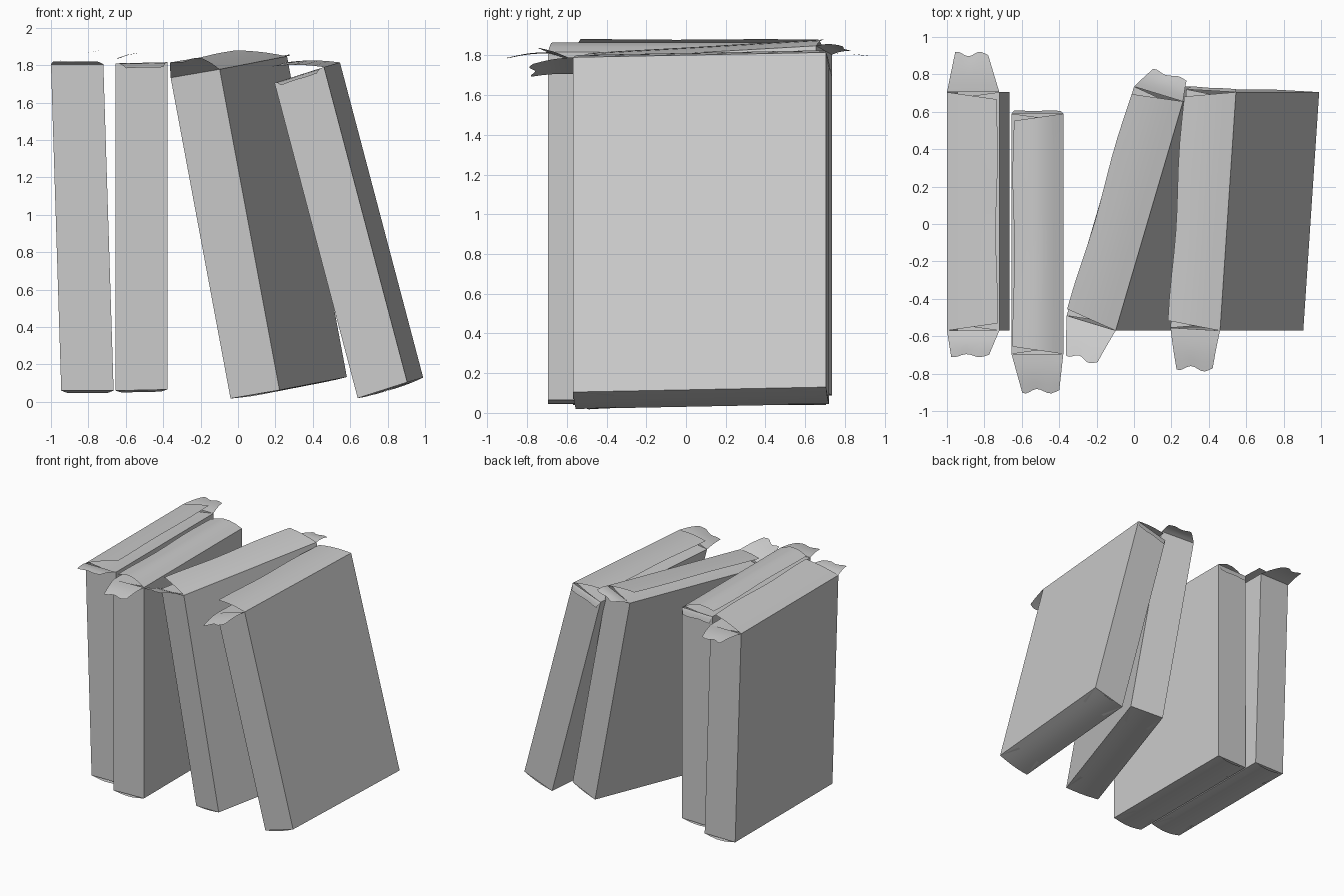
import bpy, bmesh, math
from mathutils import Vector

if "Cube" in bpy.data.objects:
    bpy.data.objects.remove(bpy.data.objects["Cube"])


def make_object(name, bm):
    me = bpy.data.meshes.new(name)
    bm.to_mesh(me)
    bm.free()
    ob = bpy.data.objects.new(name, me)
    bpy.context.collection.objects.link(ob)
    bpy.context.view_layer.objects.active = ob
    ob.select_set(True)
    bpy.ops.object.shade_smooth_by_angle(angle=math.radians(30))
    ob.select_set(False)


def sheet(name, at, h0, h1, t0, t1, bulge=0.0, ragged=0.0, nu=10, nv=5):
    """Curved cardboard flap from hinge h0-h1 to tip t0-t1 in carton coordinates."""
    bm = bmesh.new()
    h0, h1, t0, t1 = map(Vector, (h0, h1, t0, t1))
    rows = []
    for j in range(nv + 1):
        row = []
        for i in range(nu + 1):
            s, t = i / nu, j / nv
            h, e = h0.lerp(h1, s), t0.lerp(t1, s)
            # uneven torn edge, growing toward the tip
            reach = t * (1 + ragged * t * math.sin(s * 9 + 1))
            p = h + (e - h) * reach
            p.z += bulge * math.sin(math.pi * t)
            row.append(bm.verts.new(at(p)))
        rows.append(row)
    for j in range(nv):
        for i in range(nu):
            bm.faces.new((rows[j][i], rows[j][i + 1], rows[j + 1][i + 1], rows[j + 1][i]))
    make_object(name, bm)


def carton(n, o, u, v, w, lid_side, lift, crown, front, back, sag):
    o, u, v, w = map(Vector, (o, u, v, w))

    def at(p):
        return o + u * p[0] + v * p[1] + w * p[2]

    # four upright walls
    bm = bmesh.new()
    ring = [(0, 0), (1, 0), (1, 1), (0, 1)]
    lo = [bm.verts.new(at((a, b, 0))) for a, b in ring]
    hi = [bm.verts.new(at((a, b, 1))) for a, b in ring]
    for i in range(4):
        k = (i + 1) % 4
        bm.faces.new((lo[i], lo[k], hi[k], hi[i]))
    make_object(f"carton_{n}_walls", bm)

    # top: lifted long lid over a flat inner lid
    x, far = lid_side, 0.96 - 0.92 * lid_side
    sheet(f"carton_{n}_top_lid", at, (x, 0, 1), (x, 1, 1),
          (far, 0.03, 1 + lift), (far, 0.97, 1 + lift), crown, 0.02)
    y = 1 - x
    sheet(f"carton_{n}_inner_lid", at, (y, 0, 1), (y, 1, 1),
          (x, 0.03, 0.995), (x, 0.97, 0.995), -0.004)

    # top: end flaps given as (reach, rise, left inset, right inset)
    for label, b, sign, (reach, rise, l, r) in (("front", 0, -1, front), ("back", 1, 1, back)):
        tip = b + sign * reach
        sheet(f"carton_{n}_{label}_flap", at, (0, b, 1), (1, b, 1),
              (l, tip, 1 + rise), (1 - r, tip, 1 + rise), 0.004, 0.06)

    # bottom: two long flaps overlapping, with slightly sagging end flaps
    sheet(f"carton_{n}_bottom_flap", at, (0, 0, 0), (0, 1, 0), (1, 0, 0), (1, 1, 0), -sag)
    for label, b, tip in (("front", 0, 0.16), ("back", 1, 0.84)):
        sheet(f"carton_{n}_bottom_{label}_flap", at, (0, b, 0), (1, b, 0),
              (0.12, tip, -sag * 0.6), (0.88, tip, -sag * 0.6))


# four leaning cartons: corner, width, depth and height vectors, then flap settings
carton(1, (-0.945, -0.57, 0.06), (0.28, 0, 0), (0, 1.275, 0), (-0.055, 0, 1.745),
       0, 0.043, 0.004, (0.105, 0.008, 0.08, 0.2), (0.16, -0.004, 0.15, 0.22), 0.012)
carton(2, (-0.655, -0.695, 0.06), (0.277, 0, 0.006), (0, 1.285, 0), (0, 0, 1.75),
       1, 0.015, 0.022, (0.155, -0.015, 0.2, 0.08), (0.012, -0.03, 0.05, 0.05), 0.010)
carton(3, (-0.04, -0.49, 0.018), (0.262, -0.08, 0.045), (0.36, 1.225, 0.07), (-0.32, 0, 1.715),
       1, 0.045, 0.004, (0.15, 0.045, 0.25, 0.12), (0.09, 0.0, 0.25, 0.05), 0.004)
carton(4, (0.64, -0.555, 0.02), (0.265, -0.015, 0.085), (0.085, 1.275, 0.025), (-0.445, 0, 1.685),
       1, 0.05, 0.006, (0.165, -0.012, 0.15, 0.12), (0.012, -0.03, 0.05, 0.05), 0.006)
